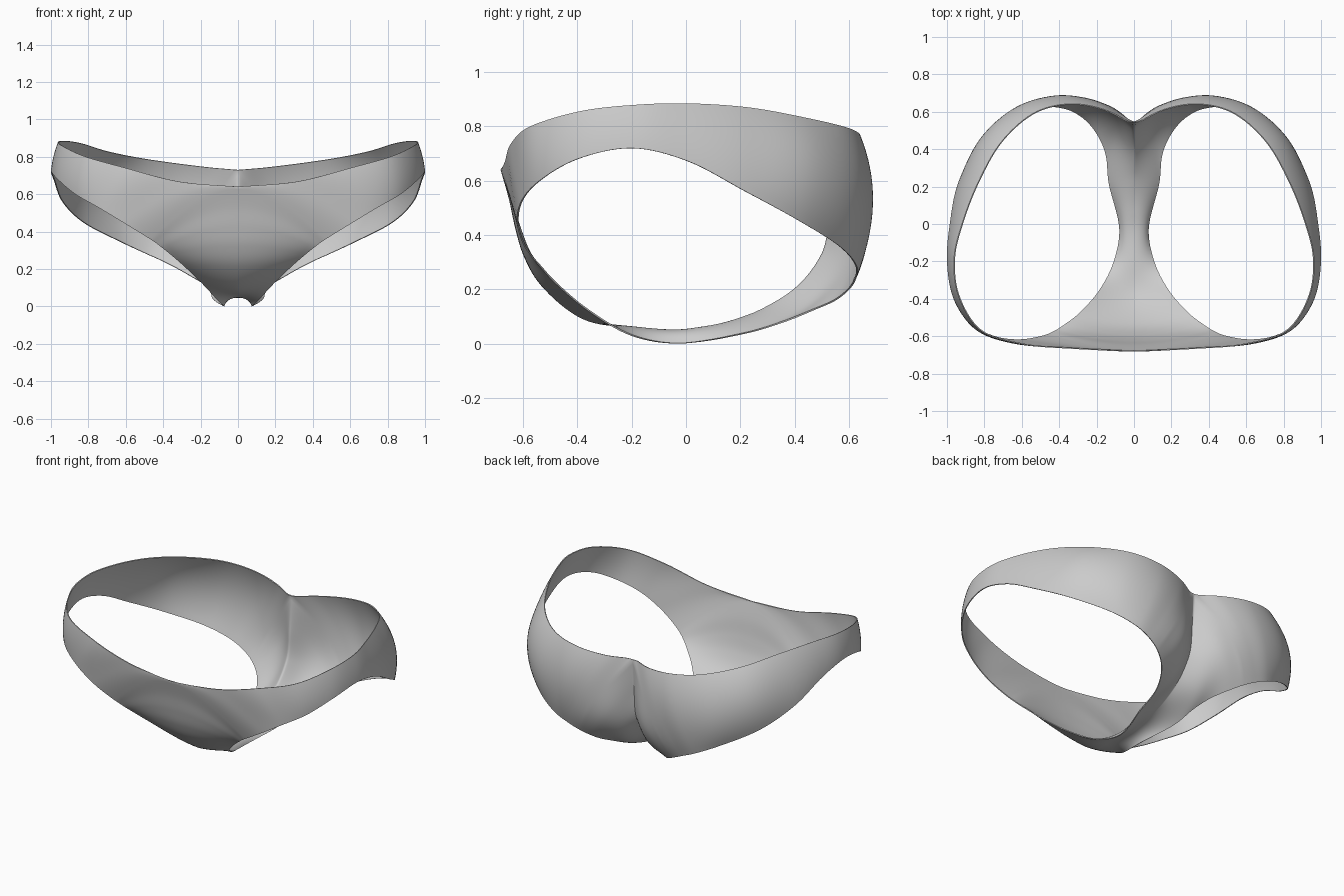
import bpy, bmesh
from mathutils import Vector

if "Cube" in bpy.data.objects:
    bpy.data.objects.remove(bpy.data.objects["Cube"])

# Half of the brief is a ring lofted between three matching loops.
# Outer loop: waistband from front centre round to back centre ...
waist = [(0, -.683, .64), (.32, -.668, .668), (.6, -.643, .74), (.82, -.57, .802),
         (.94, -.38, .858), (.962, -.18, .88), (.92, 0, .885), (.83, .23, .87),
         (.70, .45, .83), (.52, .60, .793), (.33, .64, .765), (.14, .60, .742), (0, .51, .73)]
# ... then the centre seam (y, z) down the back, under the crotch and up the front
seam = [(.51, .73), (.495, .52), (.475, .35), (.395, .22), (.22, .115), (.02, .05), (-.2, .058),
        (-.38, .09), (-.535, .215), (-.597, .32), (-.628, .42), (-.652, .53), (-.683, .64)]
# Middle loop gives the fullness of the cloth
middle = [(.22, -.66, .57), (.45, -.65, .58), (.67, -.634, .637), (.85, -.562, .698),
          (.957, -.395, .768), (.987, -.19, .80), (.963, 0, .78), (.908, .23, .72),
          (.80, .47, .65), (.62, .628, .57), (.42, .685, .53), (.28, .675, .50),
          (.19, .65, .46), (.13, .615, .36), (.095, .54, .24), (.085, .44, .15),
          (.075, .24, .085), (.048, -.02, .036), (.055, -.2, .05), (.09, -.375, .1),
          (.15, -.523, .219), (.185, -.583, .312), (.2, -.614, .396), (.21, -.635, .483)]
# Inner loop is the leg opening
leg = [(.47, -.597, .36), (.6, -.622, .44), (.74, -.607, .525), (.87, -.54, .6),
       (.965, -.40, .68), (1, -.2, .72), (.985, 0, .675), (.94, .22, .56),
       (.83, .42, .45), (.64, .575, .35), (.50, .628, .285), (.41, .627, .245),
       (.33, .605, .205), (.25, .55, .16), (.19, .47, .125), (.15, .37, .085),
       (.132, .22, .04), (.073, -.03, 0), (.105, -.2, .028), (.19, -.36, .12),
       (.3, -.485, .225), (.37, -.54, .285), (.41, -.568, .317), (.44, -.584, .34)]

STEPS, ROWS = 8, 18


def spline(pts, closed):
    """Centripetal Catmull-Rom curve, STEPS samples per span."""
    p = [Vector(q) for q in pts]
    if closed:
        p = [p[-1]] + p + [p[0], p[1]]
    else:
        p = [2 * p[0] - p[1]] + p + [2 * p[-1] - p[-2]]
    out = []
    for i in range(1, len(p) - 2):
        a, b, c, d = p[i - 1:i + 3]
        k = [max((v - u).length, 1e-4) ** .5 for u, v in ((a, b), (b, c), (c, d))]
        m1 = (b - a) / k[0] - (c - a) / (k[0] + k[1]) + (c - b) / k[1]
        m2 = (c - b) / k[1] - (d - b) / (k[1] + k[2]) + (d - c) / k[2]
        m1, m2 = m1 * k[1], m2 * k[1]
        for s in range(STEPS):
            t = s / STEPS
            out.append((2*t**3 - 3*t*t + 1) * b + (t**3 - 2*t*t + t) * m1
                       + (3*t*t - 2*t**3) * c + (t**3 - t*t) * m2)
    return out


def soften_crease(q):
    """Round the back centre crease into a soft valley."""
    if q.y > .05:
        f = min(max((q.z - .08) / .25, 0), 1)
        h = ((q.x**2 + .045**2) ** .5 - q.x) * min((q.y - .05) / .2, 1)
        q.y += .85 * f * h
        q.z -= .5 * (1 - f) * h


outer = spline(waist, False) + spline([(0, y, z) for y, z in seam], False)
mid, inner = spline(middle, True), spline(leg, True)

# Loft the half brief
bm = bmesh.new()
grid = []
for o, m, l in zip(outer, mid, inner):
    row = []
    for j in range(ROWS + 1):
        t = (j / ROWS) ** 1.3
        q = o * (1 - t) * (1 - 2*t) + m * 4 * t * (1 - t) + l * t * (2*t - 1)
        q.x = max(q.x, 0)
        soften_crease(q)
        row.append(bm.verts.new(q))
    grid.append(row)
for i, a in enumerate(grid):
    b = grid[(i + 1) % len(grid)]
    for j in range(ROWS):
        bm.faces.new((a[j], a[j + 1], b[j + 1], b[j]))
mesh = bpy.data.meshes.new("brief")
bm.to_mesh(mesh)
bm.free()

brief = bpy.data.objects.new("brief", mesh)
bpy.context.collection.objects.link(brief)
cloth = bpy.data.materials.new("grey cloth")
cloth.diffuse_color = (.6, .6, .6, 1)
cloth.use_nodes = True
cloth.node_tree.nodes["Principled BSDF"].inputs["Base Color"].default_value = cloth.diffuse_color
mesh.materials.append(cloth)

# Mirror to the other side and give the cloth a little thickness
mirror = brief.modifiers.new("mirror", 'MIRROR')
mirror.merge_threshold = .001
thick = brief.modifiers.new("thickness", 'SOLIDIFY')
thick.thickness = .006
thick.offset = -1
bpy.context.view_layer.objects.active = brief
brief.select_set(True)
bpy.ops.object.convert(target='MESH')
bpy.ops.object.shade_smooth_by_angle(angle=1.25)
